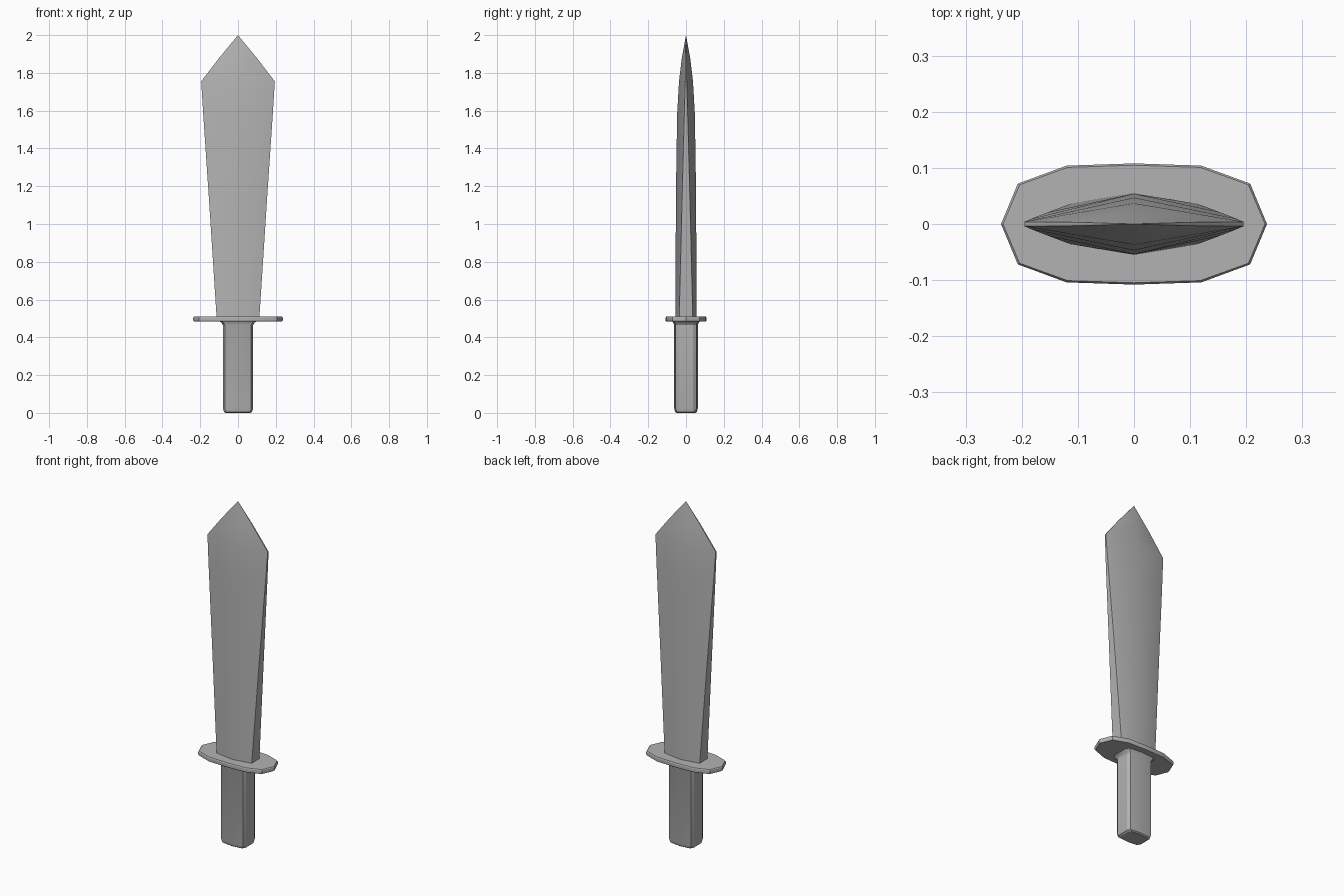
import bpy, bmesh, math

if "Cube" in bpy.data.objects:
    bpy.data.objects.remove(bpy.data.objects["Cube"])

steel = bpy.data.materials.new("plain grey")
steel.diffuse_color = (0.45, 0.45, 0.45, 1)
steel.use_nodes = True
steel.node_tree.nodes["Principled BSDF"].inputs["Base Color"].default_value = steel.diffuse_color


def mirrored(quarter):
    """Full outline from first-quadrant points running from +x towards +y."""
    pts = list(quarter)
    pts += [(-x, y) for x, y in reversed(quarter) if x > 1e-6]
    pts += [(x, -y) for x, y in reversed(pts) if y > 1e-6]
    return pts


def loft(name, rings, tip=None):
    """Skin a stack of (z, outline) rings, capped or closed to a tip."""
    bm = bmesh.new()
    loops = [[bm.verts.new((x, y, z)) for x, y in outline] for z, outline in rings]
    n = len(loops[0])
    for a, b in zip(loops, loops[1:]):
        for i in range(n):
            j = (i + 1) % n
            bm.faces.new((a[i], a[j], b[j], b[i]))
    bm.faces.new(loops[0][::-1])
    if tip:
        top = bm.verts.new((0, 0, tip))
        for i in range(n):
            bm.faces.new((loops[-1][i], loops[-1][(i + 1) % n], top))
    else:
        bm.faces.new(loops[-1])
    bmesh.ops.recalc_face_normals(bm, faces=bm.faces)
    mesh = bpy.data.meshes.new(name)
    bm.to_mesh(mesh)
    bm.free()
    mesh.materials.append(steel)
    obj = bpy.data.objects.new(name, mesh)
    bpy.context.collection.objects.link(obj)
    bpy.context.view_layer.objects.active = obj
    obj.select_set(True)
    bpy.ops.object.shade_smooth_by_angle(angle=math.radians(25))
    obj.select_set(False)


def scaled(quarter, sx, sy):
    return mirrored([(x * sx, y * sy) for x, y in quarter])


# Blade: ridge down the middle, edge facet narrowing upward, pointed tip
# (z, half width, edge half thickness, ridge half thickness)
blade = [(0.50, 0.113, 0.036, 0.055), (1.12, 0.153, 0.021, 0.054),
         (1.58, 0.184, 0.009, 0.047), (1.755, 0.195, 0.004, 0.037)]
rings = [(z, mirrored([(w, e), (0, r)])) for z, w, e, r in blade]
# Slightly bulged point section
rings.append((1.88, mirrored([(0.099, 0.003), (0, 0.022)])))
loft("blade", rings, tip=2.0)

# Guard: thin twelve-sided plate with softened rims
guard = [(0.237, 0), (0.207, 0.072), (0.12, 0.104), (0, 0.108)]
loft("guard", [(0.484, scaled(guard, 0.985, 0.97)), (0.489, mirrored(guard)),
               (0.505, mirrored(guard)), (0.51, scaled(guard, 0.985, 0.97))])

# Grip: faceted handle with bevelled end and a flare under the guard
grip = [(0.08, 0.038), (0.07, 0.055), (0, 0.063)]
loft("grip", [(0.0, scaled(grip, 0.82, 0.80)), (0.006, scaled(grip, 0.93, 0.92)),
              (0.025, mirrored(grip)), (0.465, mirrored(grip)),
              (0.478, scaled(grip, 1.1, 1.08)), (0.487, scaled(grip, 1.25, 1.15))])
